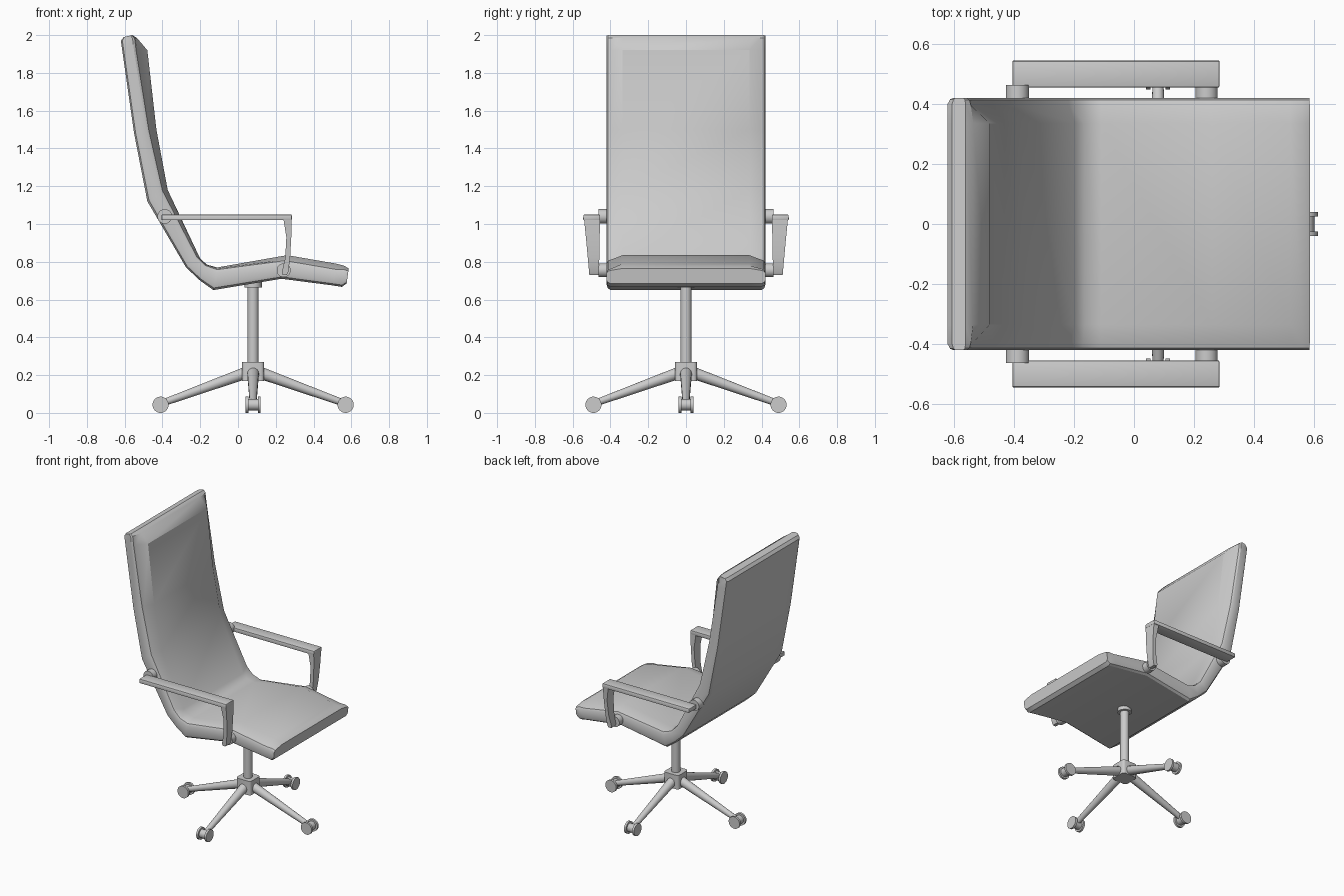
import bpy, bmesh, math
from mathutils import Vector

if "Cube" in bpy.data.objects:
    bpy.data.objects.remove(bpy.data.objects["Cube"])


def finish(name, bm, angle=35):
    bmesh.ops.recalc_face_normals(bm, faces=bm.faces)
    me = bpy.data.meshes.new(name)
    bm.to_mesh(me)
    bm.free()
    ob = bpy.data.objects.new(name, me)
    bpy.context.collection.objects.link(ob)
    bpy.ops.object.select_all(action='DESELECT')
    ob.select_set(True)
    bpy.context.view_layer.objects.active = ob
    bpy.ops.object.shade_smooth_by_angle(angle=math.radians(angle))
    return ob


def loft(bm, rings):
    """Skin closed rings of points and cap both ends."""
    vs = [[bm.verts.new(p) for p in r] for r in rings]
    n = len(vs[0])
    for a, b in zip(vs, vs[1:]):
        for i in range(n):
            j = (i + 1) % n
            bm.faces.new((a[i], a[j], b[j], b[i]))
    bm.faces.new(vs[0])
    bm.faces.new(vs[-1])


def rod(bm, p, q, r1, r2, sides=16):
    """Cylinder or cone from p to q."""
    p, q = Vector(p), Vector(q)
    d = (q - p).normalized()
    u = d.orthogonal().normalized()
    v = d.cross(u)
    angs = [2 * math.pi * i / sides for i in range(sides)]
    loft(bm, [[c + (u * math.cos(a) + v * math.sin(a)) * r for a in angs]
              for c, r in ((p, r1), (q, r2))])


# Seat shell: stations of outer, side-edge and padded-centre points in x, z
stations = [
    ((-.605, 1.99), (-.56, 2.0), (-.56, 2.0)),
    ((-.62, 1.97), (-.543, 1.985), (-.535, 1.985)),
    ((-.613, 1.92), (-.535, 1.92), (-.48, 1.92)),
    ((-.55, 1.48), (-.468, 1.5), (-.432, 1.5)),
    ((-.48, 1.12), (-.395, 1.18), (-.372, 1.18)),
    ((-.275, .77), (-.215, .83), (-.197, .81)),
    ((-.20, .70), (-.17, .785), (-.165, .785)),
    ((-.13, .65), (-.11, .765), (-.11, .77)),
    ((.23, .71), (.25, .812), (.26, .835)),
    ((.50, .675), (.52, .765), (.52, .79)),
    ((.55, .667), (.56, .765), (.56, .78)),
    ((.575, .685), (.585, .755), (.585, .765)),
]
rings = []
for o, e, b in stations:
    o, e, b = Vector(o), Vector(e), Vector(b)
    half = [(.335, o), (.40, o), (.415, o.lerp(e, .1)), (.42, o.lerp(e, .25)),
            (.42, o.lerp(e, .8)), (.413, o.lerp(e, .94)), (.395, e), (.335, b)]
    pts = half + [(-y, p) for y, p in reversed(half)]
    rings.append([(p.x, y, p.y) for y, p in pts])
bm = bmesh.new()
loft(bm, rings)
finish("seat_shell", bm, 30)

# Central post with collar
CX = .08
bm = bmesh.new()
rod(bm, (CX, 0, .2), (CX, 0, .72), .029, .029)
rod(bm, (CX, 0, .665), (CX, 0, .72), .046, .046)
finish("post", bm)

# Hub block
bm = bmesh.new()
bmesh.ops.create_cube(bm, size=1)
for v in bm.verts:
    v.co = Vector((v.co.x * .116 + CX, v.co.y * .116, v.co.z * .1 + .22))
bmesh.ops.bevel(bm, geom=[e for e in bm.edges
                          if abs(e.verts[0].co.z - e.verts[1].co.z) > .05],
                offset=.018, segments=3, profile=.5, affect='EDGES')
finish("hub", bm)

# Four legs with spool casters
for k in range(4):
    a = k * math.pi / 2
    d = Vector((math.cos(a), math.sin(a), 0))
    t = Vector((-d.y, d.x, 0))
    c = Vector((CX, 0, 0))
    bm = bmesh.new()
    rod(bm, c + d * .03 + Vector((0, 0, .215)), c + d * .48 + Vector((0, 0, .052)), .032, .018)
    finish(f"leg_{k + 1}", bm)
    w = c + d * .49 + Vector((0, 0, .043))
    bm = bmesh.new()
    rod(bm, w - t * .03, w + t * .03, .03, .03)
    for s in (-1, 1):
        rod(bm, w + t * s * .025, w + t * s * .04, .043, .043, 20)
    finish(f"caster_{k + 1}", bm)

# Armrests: flat bar, tapered bowed upright, two round mounts per side
for side, s in (("left", 1), ("right", -1)):
    bm = bmesh.new()
    loft(bm, [[(x, s * .455, 1.02), (x, s * .545, 1.02), (x, s * .543, 1.05), (x, s * .455, 1.05)]
              for x in (-.405, .285)])
    bmesh.ops.bevel(bm, geom=bm.edges[:], offset=.005, segments=2, profile=.5, affect='EDGES')
    finish(f"armrest_{side}", bm)

    bm = bmesh.new()
    upright = [(.24, .283, 1.03, .455, .54), (.256, .282, .93, .457, .53),
               (.25, .276, .82, .459, .52), (.232, .266, .745, .461, .513),
               (.235, .258, .73, .461, .512)]
    loft(bm, [[(x0, s * y0, z), (x1, s * y0, z), (x1, s * y1, z), (x0, s * y1, z)]
              for x0, x1, z, y0, y1 in upright])
    finish(f"armrest_upright_{side}", bm)

    bm = bmesh.new()
    for x, z, r in ((-.388, 1.04, .039), (.242, .755, .037)):
        rod(bm, (x, s * .40, z), (x, s * .463, z), r, r, 20)
    finish(f"armrest_mounts_{side}", bm)
